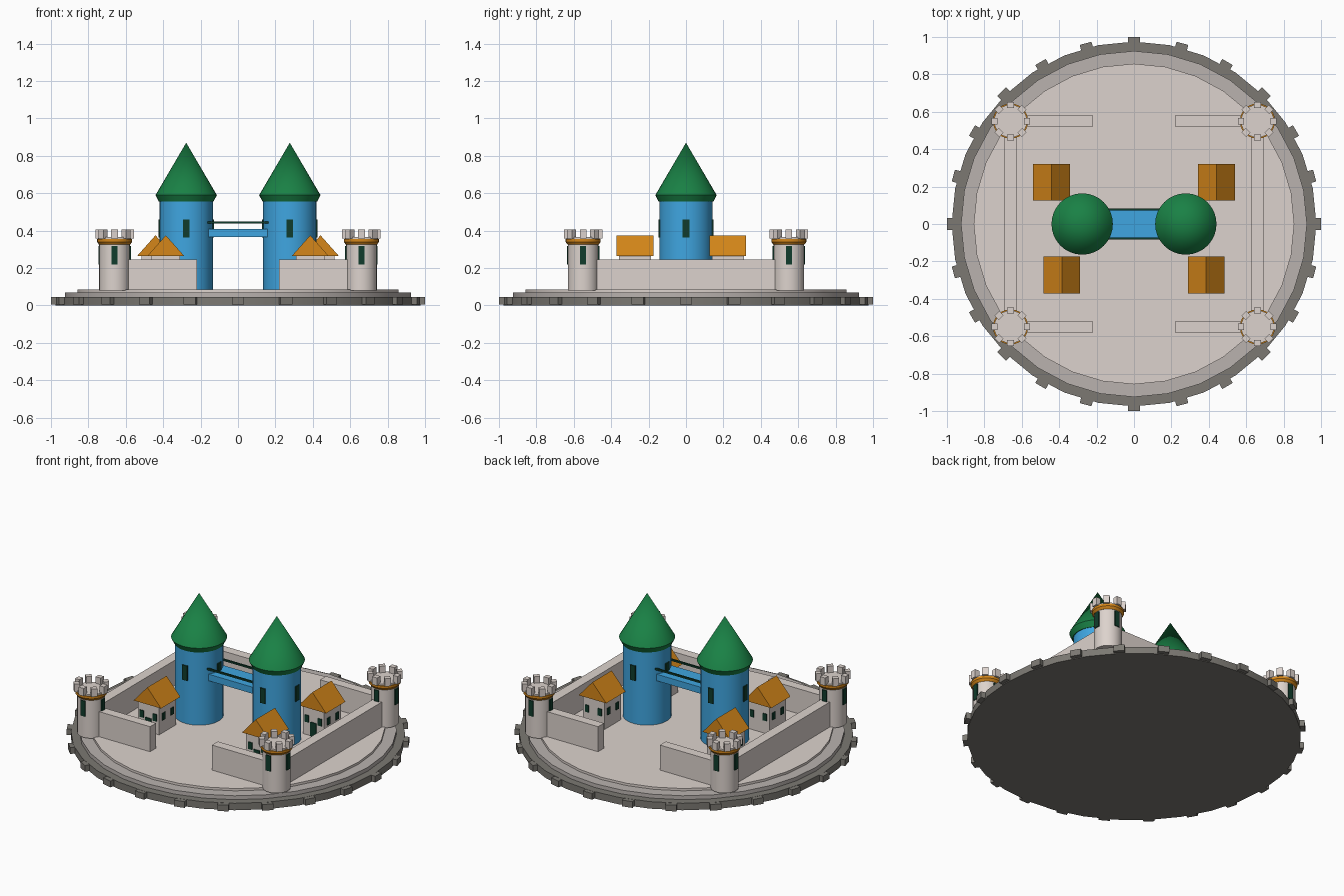
import bpy
from math import sin, cos, pi, radians
from mathutils import Matrix, Vector

if "Cube" in bpy.data.objects:
    bpy.data.objects.remove(bpy.data.objects["Cube"])


def mat(name, rgb):
    m = bpy.data.materials.new(name)
    m.diffuse_color = (*rgb, 1)
    m.use_nodes = True
    m.node_tree.nodes["Principled BSDF"].inputs["Base Color"].default_value = m.diffuse_color
    return m


STONE = mat("pale_stone", (0.72, 0.65, 0.61))
KERB = mat("kerb_stone", (0.49, 0.45, 0.43))
DARK = mat("dark_stone", (0.20, 0.19, 0.17))
BLUE = mat("blue", (0.05, 0.38, 0.75))
GREEN = mat("green", (0.01, 0.22, 0.06))
PANE = mat("dark_green", (0.005, 0.045, 0.025))
ORANGE = mat("orange", (0.66, 0.24, 0.01))


def mesh(name, verts, faces, m):
    me = bpy.data.meshes.new(name)
    me.from_pydata(verts, [], faces)
    me.materials.append(m)
    ob = bpy.data.objects.new(name, me)
    bpy.context.collection.objects.link(ob)
    return ob


def box(name, center, size, m, angle=0):
    """Box turned about z by angle."""
    rot, c = Matrix.Rotation(angle, 3, 'Z'), Vector(center)
    v = [c + rot @ Vector((x * size[0] / 2, y * size[1] / 2, z * size[2] / 2))
         for z in (-1, 1) for x, y in ((-1, -1), (1, -1), (1, 1), (-1, 1))]
    f = [(3, 2, 1, 0), (4, 5, 6, 7)] + [(i, (i + 1) % 4, (i + 1) % 4 + 4, i + 4) for i in range(4)]
    return mesh(name, v, f, m)


def lathe(name, x, y, profile, m, n=32):
    """Capped solid of revolution from (radius, z) pairs; radius 0 at the end makes a tip."""
    tip = profile[-1][0] == 0
    rings = profile[:-1] if tip else profile
    v = [(x + r * cos(2 * pi * i / n), y + r * sin(2 * pi * i / n), z)
         for r, z in rings for i in range(n)]
    f = [tuple(reversed(range(n)))]
    for k in range(len(rings) - 1):
        f += [(k * n + i, k * n + (i + 1) % n, (k + 1) * n + (i + 1) % n, (k + 1) * n + i)
              for i in range(n)]
    top = (len(rings) - 1) * n
    if tip:
        v.append((x, y, profile[-1][1]))
        f += [(top + i, top + (i + 1) % n, len(v) - 1) for i in range(n)]
    else:
        f.append(tuple(range(top, top + n)))
    ob = mesh(name, v, f, m)
    bpy.context.view_layer.objects.active = ob
    ob.select_set(True)
    bpy.ops.object.shade_smooth_by_angle(angle=radians(30))
    ob.select_set(False)
    return ob


def ring_of_boxes(name, x, y, z, radius, size, count, m):
    """Boxes around a circle; size is radial, tangential, height."""
    for i in range(count):
        a = 2 * pi * i / count
        box(f"{name}_{i}", (x + radius * cos(a), y + radius * sin(a), z), size, m, a)


# Stepped round base with stone blocks on the rim
lathe("base_foundation", 0, 0, [(0.975, 0), (0.975, 0.045)], DARK)
lathe("base_step", 0, 0, [(0.925, 0.04), (0.925, 0.07)], KERB)
lathe("courtyard", 0, 0, [(0.857, 0.065), (0.857, 0.085)], STONE)
ring_of_boxes("rim_block", 0, 0, 0.024, 0.975, (0.05, 0.065, 0.04), 24, DARK)


def house(name, x, y):
    w, d, r = 0.076, 0.086, 0.098
    box(name + "_body", (x, y, 0.175), (2 * w, 2 * d, 0.19), STONE)
    # Gabled roof with the ridge along y
    v = [(x + px, y + py, pz) for py in (-r, r) for px, pz in ((-r, 0.265), (r, 0.265), (0, 0.375))]
    mesh(name + "_roof", v, [(0, 1, 2), (5, 4, 3), (0, 3, 4, 1), (1, 4, 5, 2), (2, 5, 3, 0)], ORANGE)
    box(name + "_door", (x, y - d, 0.13), (0.042, 0.01, 0.09), PANE)
    for s in (-1, 1):
        for t in (-1, 1):
            box(name + "_gable_window", (x + t * 0.046, y + s * d, 0.19), (0.026, 0.01, 0.045), PANE)
            box(name + "_side_window", (x + s * w, y + t * 0.042, 0.19), (0.01, 0.028, 0.045), PANE)


for sx, side in ((-1, "left"), (1, "right")):
    # Tall blue tower with pointed roof
    tx = sx * 0.277
    lathe(f"{side}_tower", tx, 0, [(0.142, 0.08), (0.142, 0.57)], BLUE)
    lathe(f"{side}_tower_roof", tx, 0, [(0.146, 0.555), (0.164, 0.59), (0, 0.87)], GREEN)
    ring_of_boxes(f"{side}_tower_window", tx, 0, 0.412, 0.142, (0.012, 0.036, 0.096), 4, PANE)

    # Side curtain wall
    box(f"{side}_wall", (sx * 0.66, 0, 0.163), (0.064, 1.1, 0.166), STONE)

    for sy, end in ((-1, "front"), (1, "back")):
        name = f"{end}_{side}"
        cx, cy = sx * 0.66, sy * 0.55
        # Short wall beside the gate opening
        box(name + "_wall", (sx * 0.44, cy, 0.163), (0.44, 0.06, 0.166), STONE)
        # Corner turret with collar and battlements
        lathe(name + "_turret", cx, cy, [(0.082, 0.08), (0.082, 0.34)], STONE, 24)
        lathe(name + "_collar", cx, cy, [(0.083, 0.325), (0.094, 0.34), (0.094, 0.355)], ORANGE, 24)
        lathe(name + "_turret_top", cx, cy, [(0.088, 0.35), (0.088, 0.365)], STONE, 24)
        ring_of_boxes(name + "_merlon", cx, cy, 0.382, 0.087, (0.032, 0.036, 0.05), 8, STONE)
        ring_of_boxes(name + "_turret_window", cx, cy, 0.268, 0.082, (0.01, 0.033, 0.1), 4, PANE)

    house(f"back_{side}_house", sx * 0.441, 0.224)
    house(f"front_{side}_house", sx * 0.386, -0.273)

# Bridge between the towers with two rails
box("bridge_deck", (0, 0, 0.387), (0.34, 0.15, 0.042), BLUE)
for s in (-1, 1):
    box("bridge_rail", (0, s * 0.078, 0.443), (0.325, 0.011, 0.011), PANE)
